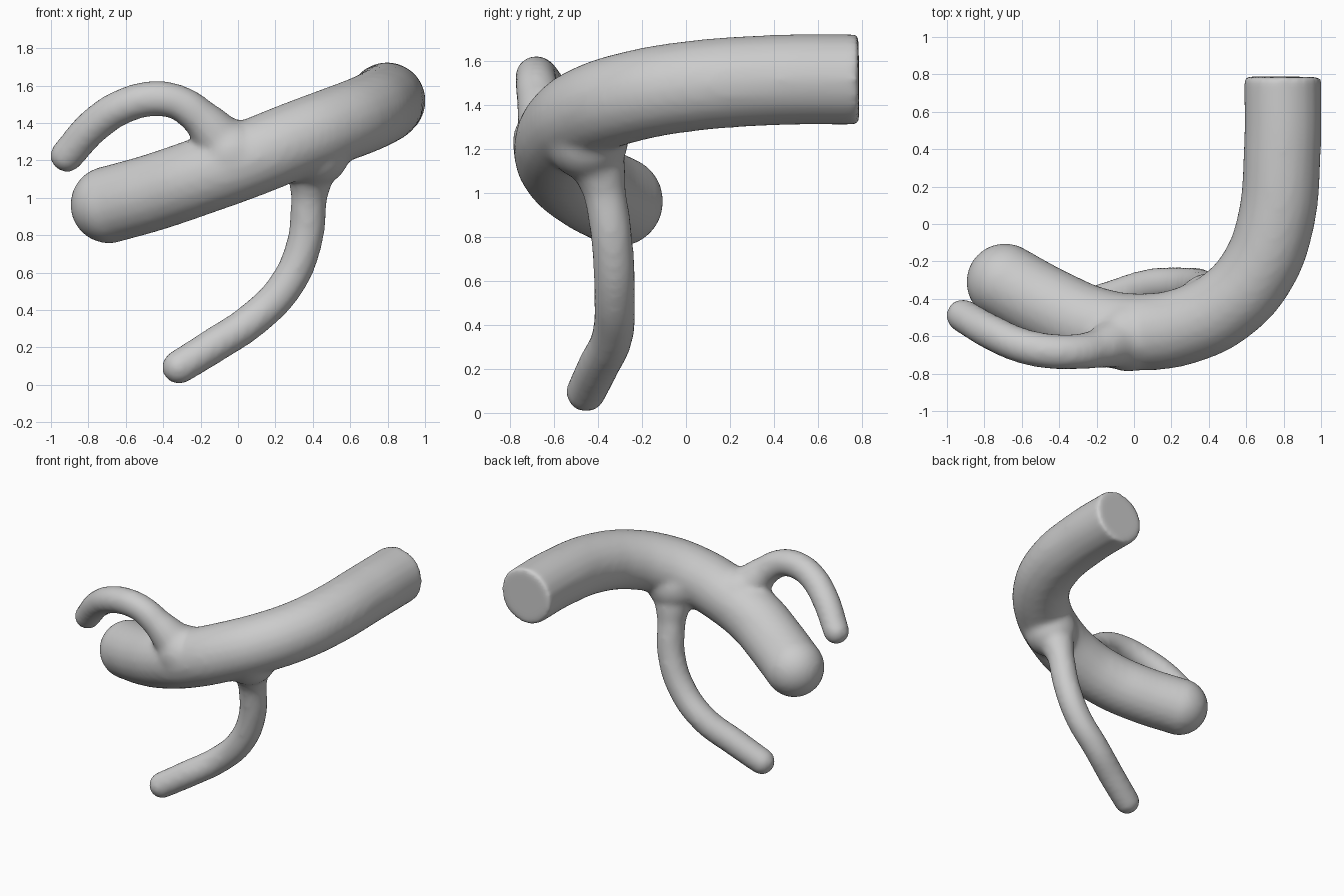
import bpy, bmesh
from mathutils import Matrix, Vector

if "Cube" in bpy.data.objects:
    bpy.data.objects.remove(bpy.data.objects["Cube"])


def add_tube(bm, points, round_ends):
    """Sweep a circle along (x, y, z, radius) points into bm, with a ball at each rounded end."""
    cu = bpy.data.curves.new("path", 'CURVE')
    cu.dimensions = '3D'
    cu.bevel_depth = 1.0
    cu.bevel_resolution = 8
    cu.resolution_u = 10
    cu.use_fill_caps = True
    sp = cu.splines.new('BEZIER')
    sp.bezier_points.add(len(points) - 1)
    for bp, (x, y, z, r) in zip(sp.bezier_points, points):
        bp.co = (x, y, z)
        bp.radius = r
        bp.handle_left_type = bp.handle_right_type = 'AUTO'
    ob = bpy.data.objects.new("path", cu)
    bpy.context.collection.objects.link(ob)
    deps = bpy.context.evaluated_depsgraph_get()
    me = bpy.data.meshes.new_from_object(ob.evaluated_get(deps))
    bm.from_mesh(me)
    bpy.data.objects.remove(ob)
    bpy.data.curves.remove(cu)
    bpy.data.meshes.remove(me)
    for i in round_ends:
        x, y, z, r = points[i]
        bmesh.ops.create_icosphere(bm, subdivisions=4, radius=r,
                                   matrix=Matrix.Translation(Vector((x, y, z))))


# thick main stem: flat at the back end, rounded at the left end
R, r = 0.207, 0.095
stem = [(.795, .787, 1.518, R), (.793, .4, 1.515, R), (.755, 0, 1.485, R),
        (.66, -.25, 1.44, R), (.5, -.43, 1.38, R), (.3, -.535, 1.305, R),
        (.05, -.577, 1.205, R), (-.2, -.545, 1.115, R),
        (-.45, -.44, 1.03, R), (-.69, -.31, .963, R)]

# upper twig arching to the left
upper = [(-.03, -.6, 1.23, .19), (-.12, -.64, 1.34, .13), (-.21, -.67, 1.435, .102),
         (-.32, -.683, 1.51, r), (-.45, -.68, 1.53, r), (-.6, -.65, 1.495, r),
         (-.76, -.58, 1.395, r), (-.915, -.49, 1.226, .09)]

# lower twig hanging down and to the left
lower = [(.41, -.45, 1.25, .19), (.39, -.40, 1.12, .125), (.38, -.37, 1.0, .097),
         (.355, -.335, .76, r), (.255, -.325, .53, r), (.08, -.335, .35, r),
         (-.13, -.4, .21, r), (-.315, -.455, .095, .092)]

bm = bmesh.new()
add_tube(bm, stem, [-1])
add_tube(bm, upper, [0, -1])
add_tube(bm, lower, [0, -1])
mesh = bpy.data.meshes.new("branch")
bm.to_mesh(mesh)
bm.free()
branch = bpy.data.objects.new("branch", mesh)
bpy.context.collection.objects.link(branch)

# fuse into one skin and soften the joints
remesh = branch.modifiers.new("fuse", 'REMESH')
remesh.mode = 'VOXEL'
remesh.voxel_size = 0.02
remesh.use_smooth_shade = True
soften = branch.modifiers.new("soften", 'SMOOTH')
soften.factor = 0.5
soften.iterations = 10
